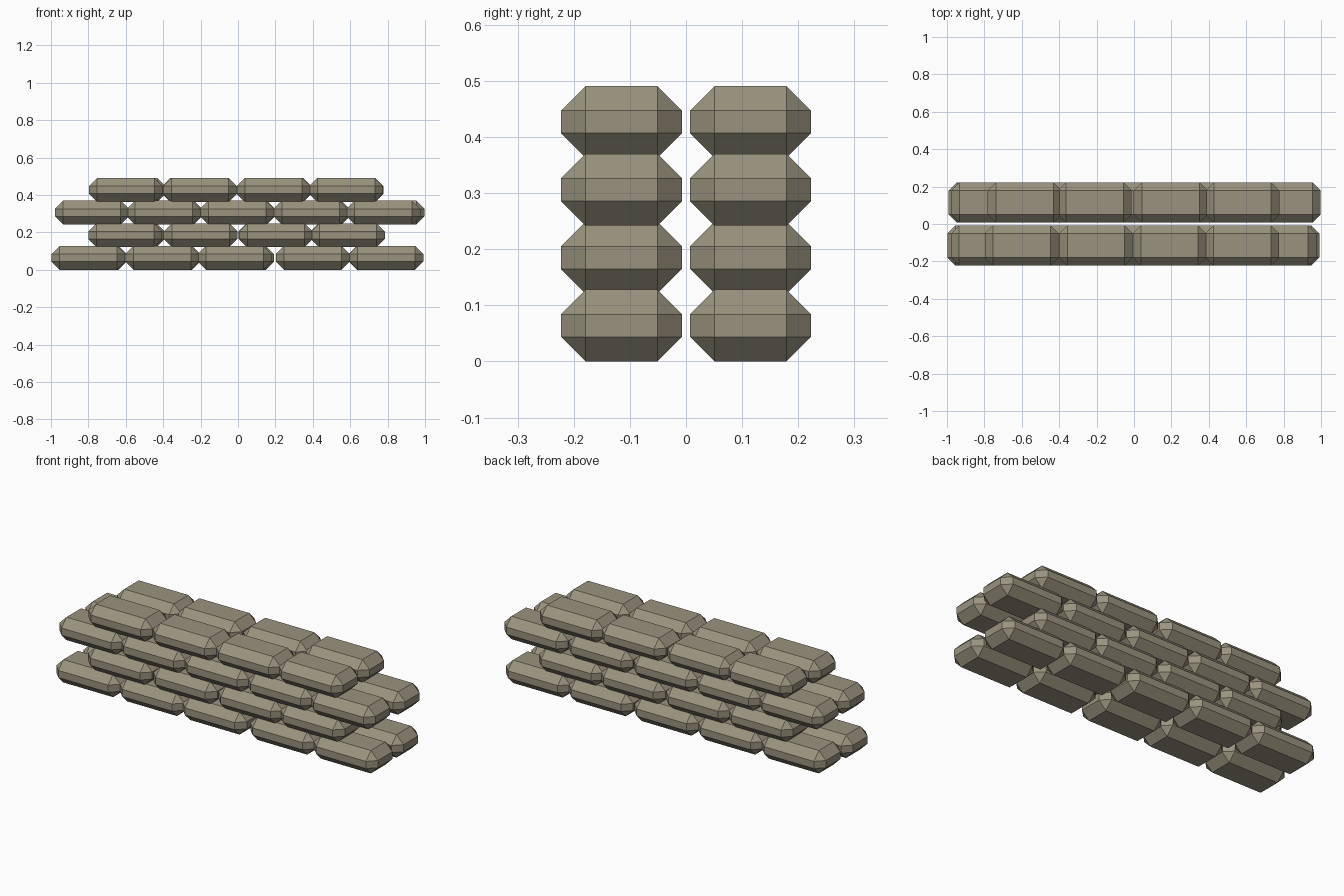
import bpy
import bmesh

cube = bpy.data.objects.get("Cube")
if cube:
    bpy.data.objects.remove(cube, do_unlink=True)

# Canvas colour
canvas = bpy.data.materials.new("khaki_canvas")
canvas.use_nodes = True
colour = (0.32, 0.29, 0.21, 1)
canvas.diffuse_color = colour
canvas.node_tree.nodes["Principled BSDF"].inputs["Base Color"].default_value = colour

LENGTH, DEPTH, HEIGHT = 0.395, 0.216, 0.128
CHAMFER = 0.044
COURSE_STEP = 0.121
ROW_Y = 0.115


# One sandbag: a box with every edge chamfered
def sandbag_mesh():
    bm = bmesh.new()
    bmesh.ops.create_cube(bm, size=1)
    bmesh.ops.scale(bm, vec=(LENGTH, DEPTH, HEIGHT), verts=bm.verts)
    bmesh.ops.bevel(bm, geom=bm.edges[:], offset=CHAMFER,
                    offset_type='OFFSET', segments=1, affect='EDGES')
    mesh = bpy.data.meshes.new("sandbag")
    bm.to_mesh(mesh)
    bm.free()
    mesh.materials.append(canvas)
    return mesh


# Bag centres along x for each course, bottom to top
walls = {
    "front": (-ROW_Y, [
        (-0.80, -0.406, -0.018, 0.40, 0.793),
        (-0.603, -0.20, 0.203, 0.588),
        (-0.781, -0.397, -0.005, 0.388, 0.777),
        (-0.60, -0.203, 0.19, 0.578)]),
    "back": (ROW_Y, [
        (-0.793, -0.40, -0.005, 0.40, 0.79),
        (-0.59, -0.20, 0.20, 0.585),
        (-0.78, -0.39, 0.0, 0.40, 0.80),
        (-0.585, -0.21, 0.196, 0.58)]),
}

# Stack both walls
bag = sandbag_mesh()
for side, (y, courses) in walls.items():
    for level, centres in enumerate(courses):
        z = HEIGHT / 2 + level * COURSE_STEP
        for i, x in enumerate(centres):
            obj = bpy.data.objects.new(f"{side}_sandbag_{level + 1}_{i + 1}", bag)
            obj.location = (x, y, z)
            bpy.context.collection.objects.link(obj)
